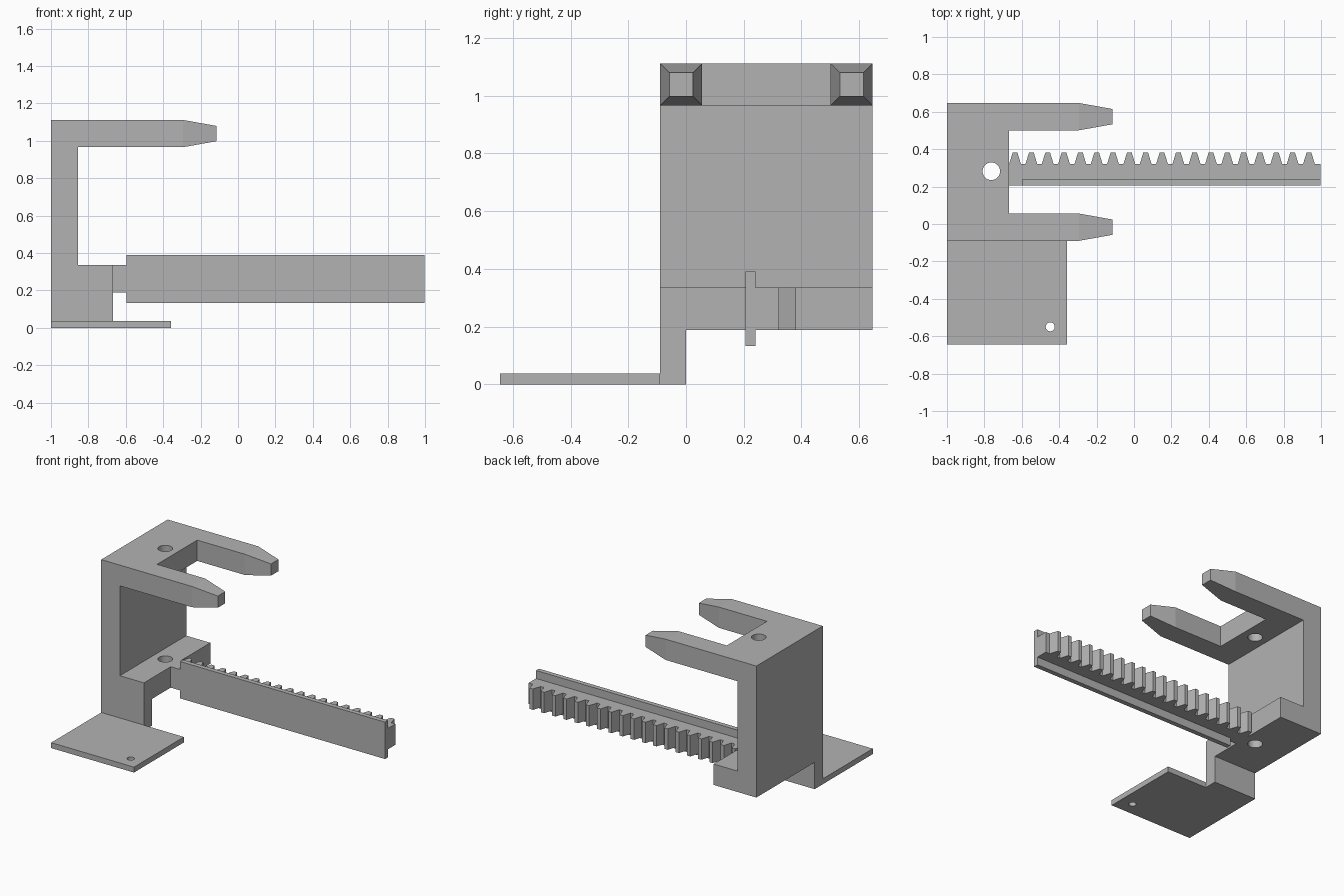
import bpy
import bmesh
from mathutils import Vector

cube = bpy.data.objects.get("Cube")
if cube:
    bpy.data.objects.remove(cube, do_unlink=True)

grey = bpy.data.materials.new("plain grey")
grey.use_nodes = True
colour = (0.45, 0.45, 0.45, 1)
grey.diffuse_color = colour
grey.node_tree.nodes["Principled BSDF"].inputs["Base Color"].default_value = colour


def finish(name, bm):
    bmesh.ops.recalc_face_normals(bm, faces=bm.faces)
    mesh = bpy.data.meshes.new(name)
    bm.to_mesh(mesh)
    bm.free()
    mesh.materials.append(grey)
    obj = bpy.data.objects.new(name, mesh)
    bpy.context.collection.objects.link(obj)
    return obj


def prism(name, outline, offset):
    """Extrude a flat outline of 3D points along an offset."""
    bm = bmesh.new()
    face = bm.faces.new([bm.verts.new(p) for p in outline])
    ext = bmesh.ops.extrude_face_region(bm, geom=[face], use_keep_orig=True)
    verts = [g for g in ext["geom"] if isinstance(g, bmesh.types.BMVert)]
    bmesh.ops.translate(bm, verts=verts, vec=Vector(offset))
    return finish(name, bm)


def box(name, x, y, z):
    outline = [(x[0], y[0], z[0]), (x[1], y[0], z[0]),
               (x[1], y[1], z[0]), (x[0], y[1], z[0])]
    return prism(name, outline, (0, 0, z[1] - z[0]))


def drill(obj, x, y, radius):
    """Cut a vertical round hole right through a part."""
    bpy.ops.mesh.primitive_cylinder_add(vertices=40, radius=radius, depth=4,
                                        location=(x, y, 0))
    cutter = bpy.context.object
    cutter.name = "hole_cutter"
    mod = obj.modifiers.new("hole", "BOOLEAN")
    mod.operation = "DIFFERENCE"
    mod.solver = "EXACT"
    mod.object = cutter
    bpy.context.view_layer.objects.active = obj
    bpy.ops.object.modifier_apply(modifier=mod.name)
    bpy.data.objects.remove(cutter, do_unlink=True)


LEFT, WALL, FRONT = -1.0, -0.855, -0.668
Y0, Y1 = -0.09, 0.647
Z_LOW, Z_SHELF, Z_ROOF, Z_TOP = 0.188, 0.335, 0.966, 1.112

# C-shaped frame: lower block, back wall and top plate
profile = [(LEFT, Z_LOW), (FRONT, Z_LOW), (FRONT, Z_SHELF), (WALL, Z_SHELF),
           (WALL, Z_ROOF), (FRONT, Z_ROOF), (FRONT, Z_TOP), (LEFT, Z_TOP)]
frame = prism("frame", [(x, Y0, z) for x, z in profile], (0, Y1 - Y0, 0))
drill(frame, -0.763, 0.282, 0.047)

# Leg and foot plate
box("leg", (LEFT, FRONT), (Y0, 0), (0, Z_LOW))
foot = box("foot_plate", (LEFT, -0.357), (-0.645, Y0), (0, 0.038))
drill(foot, -0.448, -0.55, 0.024)


# Fork arms with tapered tips
def fork_arm(name, y0, y1):
    inset = 0.032
    bm = bmesh.new()
    rings = []
    for x, d in ((FRONT, 0), (-0.295, 0), (-0.116, inset)):
        rings.append([bm.verts.new(p) for p in (
            (x, y0 + d, Z_ROOF + d), (x, y1 - d, Z_ROOF + d),
            (x, y1 - d, Z_TOP - d), (x, y0 + d, Z_TOP - d))])
    for a, b in zip(rings, rings[1:]):
        for i in range(4):
            j = (i + 1) % 4
            bm.faces.new((a[i], a[j], b[j], b[i]))
    bm.faces.new(rings[0])
    bm.faces.new(rings[-1])
    finish(name, bm)


ARM = 0.146
fork_arm("fork_arm_front", Y0, Y0 + ARM)
fork_arm("fork_arm_back", Y1 - ARM, Y1)

# Toothed rack, notched to seat the guide rail
END, RAIL_X, R0, R1 = 0.998, -0.595, 0.207, 0.24
ROOT, TIP, PITCH = 0.322, 0.381, 0.0873
outline = [(FRONT, R0), (RAIL_X, R0), (RAIL_X, R1), (END, R1), (END, ROOT)]
for i in reversed(range(19)):
    c = -0.636 + i * PITCH
    outline += [(c + 0.031, ROOT), (c + 0.013, TIP),
                (c - 0.013, TIP), (c - 0.031, ROOT)]
outline.append((FRONT, ROOT))
prism("rack", [(x, y, Z_LOW) for x, y in outline], (0, 0, Z_SHELF - Z_LOW))

# Guide rail along the front of the rack
box("guide_rail", (RAIL_X, END), (R0, R1), (0.132, 0.391))
